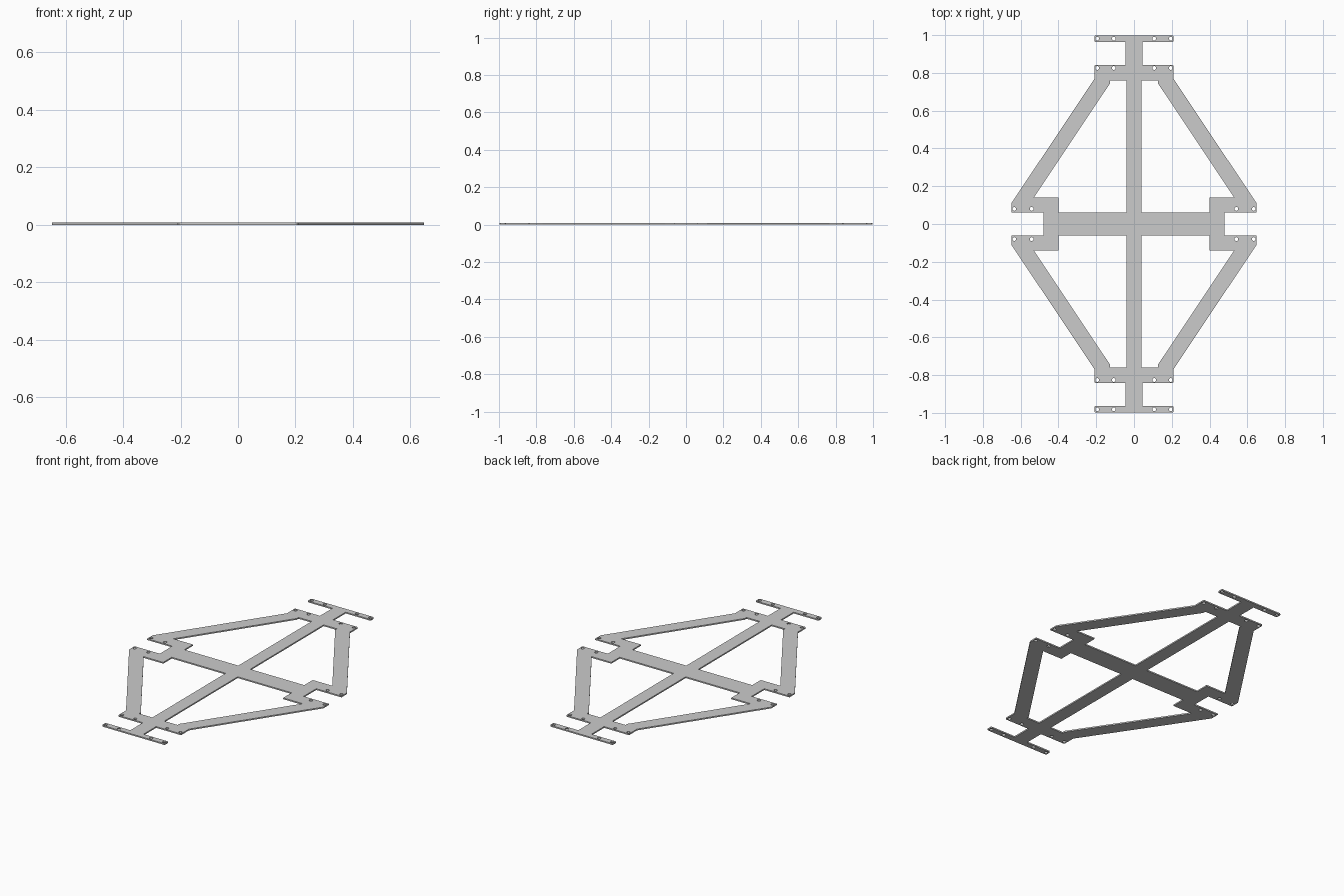
import bpy
from math import sin, cos, pi

if "Cube" in bpy.data.objects:
    bpy.data.objects.remove(bpy.data.objects["Cube"])

THICK = 0.008

# Quarter outline of the plate, from the top bar round to the side notch
outer = [(0.205, 0.998), (0.210, 0.993), (0.210, 0.968), (0.205, 0.963),
         (0.044, 0.963), (0.044, 0.843), (0.205, 0.843), (0.210, 0.838),
         (0.210, 0.767), (0.648, 0.112), (0.648, 0.060), (0.480, 0.060)]
# Window between the spine, cross beam and diagonal strut
window = [(0.040, 0.759), (0.128, 0.759), (0.128, 0.743), (0.530, 0.141),
          (0.400, 0.141), (0.400, 0.060), (0.040, 0.060)]
# Bolt holes in one quarter
holes = [(0.195, 0.981), (0.107, 0.981), (0.195, 0.826), (0.107, 0.826),
         (0.634, 0.080), (0.542, 0.080)]
HOLE_R = 0.010

curve = bpy.data.curves.new("frame_plate", 'CURVE')
curve.dimensions = '2D'
curve.fill_mode = 'BOTH'
curve.extrude = THICK / 2


def add_loop(points):
    s = curve.splines.new('POLY')
    s.points.add(len(points) - 1)
    for p, (x, y) in zip(s.points, points):
        p.co = (x, y, 0, 1)
    s.use_cyclic_u = True


def flip(points, sx, sy):
    return [(x * sx, y * sy) for x, y in points]


# Full outline by mirroring the quarter
right = outer + flip(outer[::-1], 1, -1)
add_loop(right + flip(right[::-1], -1, 1))

# Windows and bolt holes in all four quarters
for sx in (1, -1):
    for sy in (1, -1):
        add_loop(flip(window, sx, sy))
        for hx, hy in holes:
            add_loop([(hx * sx + HOLE_R * cos(2 * pi * i / 16),
                       hy * sy + HOLE_R * sin(2 * pi * i / 16)) for i in range(16)])

# Plate as a flat-shaded mesh standing on the ground
plate = bpy.data.objects.new("frame_plate", curve)
bpy.context.collection.objects.link(plate)
plate.location.z = THICK / 2
bpy.context.view_layer.objects.active = plate
plate.select_set(True)
bpy.ops.object.convert(target='MESH')
bpy.ops.object.shade_flat()
